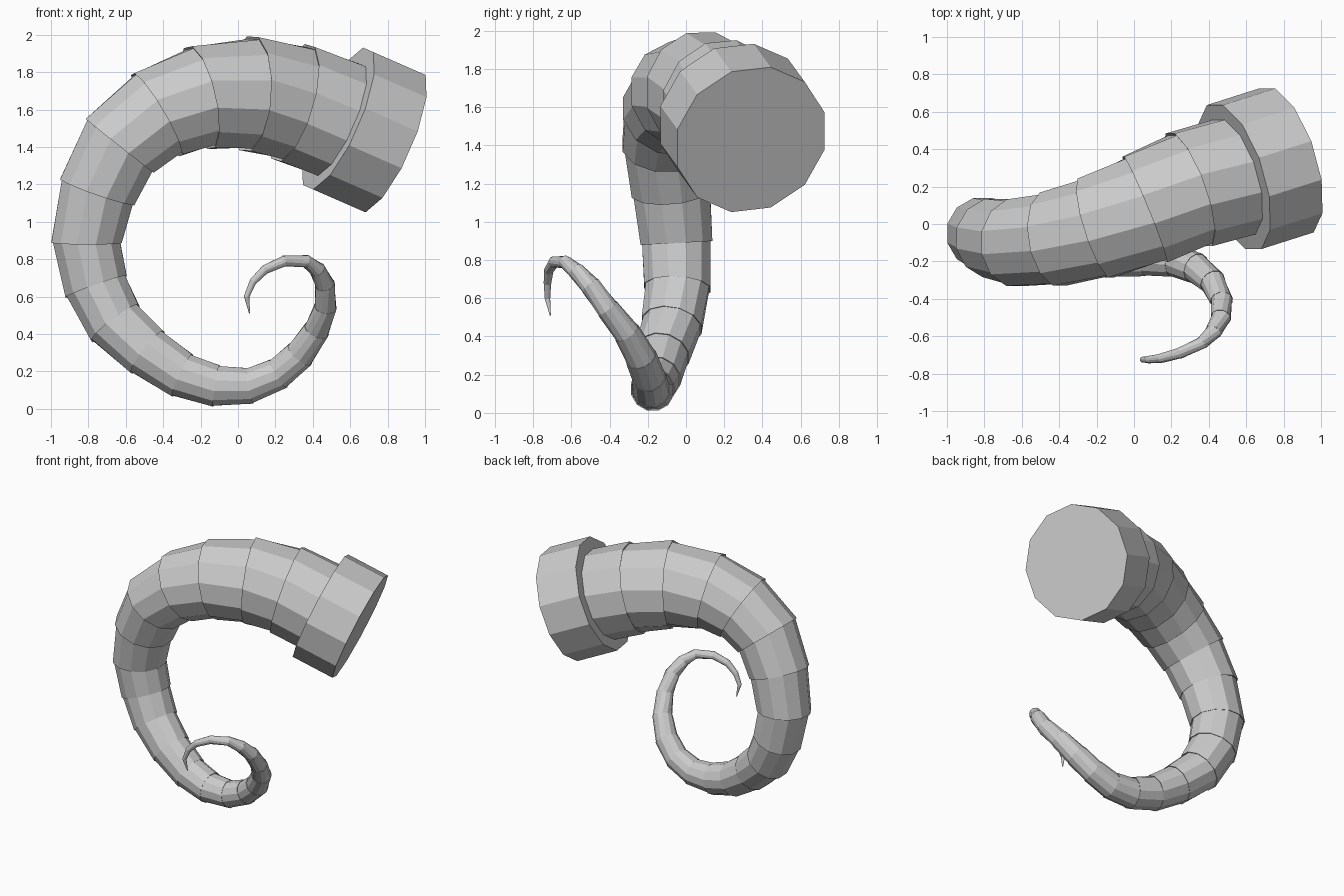
import bpy, bmesh, math
from mathutils import Vector

if "Cube" in bpy.data.objects:
    bpy.data.objects.remove(bpy.data.objects["Cube"])

SIDES = 12
AXIS = Vector((0.88, 0.28, -0.385)).normalized()   # points out of the base

# Centre line and radius of every joint, from base to tip: x, y, z, r
PATH = [
    (.567, .26, 1.535, .33), (.30, .185, 1.635, .322), (.064, .08, 1.685, .308),
    (-.20, -.02, 1.665, .28), (-.43, -.08, 1.575, .255), (-.63, -.10, 1.41, .234),
    (-.75, -.075, 1.166, .212), (-.81, -.05, .893, .19), (-.76, -.045, .658, .175),
    (-.658, -.075, .46, .16), (-.487, -.125, .305, .143), (-.30, -.155, .18, .126),
    (-.118, -.175, .123, .113), (.06, -.182, .123, .098), (.214, -.195, .187, .088),
    (.33, -.235, .289, .082), (.42, -.31, .42, .07), (.468, -.41, .545, .06),
    (.465, -.50, .665, .053), (.425, -.575, .743, .044), (.364, -.635, .79, .034),
    (.246, -.69, .79, .030), (.144, -.718, .745, .025), (.08, -.725, .68, .020),
    (.046, -.725, .60, .015), (.062, -.71, .51, .003),
]


def add_ring(bm, centre, tangent, radius):
    """Twelve-sided ring across the tangent, with a flat side towards the top."""
    t = tangent.normalized()
    u = Vector((0, 1, 0))
    u = (u - t * u.dot(t)).normalized()
    v = t.cross(u)
    ring = []
    for k in range(SIDES):
        a = 2 * math.pi * (k + 0.5) / SIDES
        ring.append(bm.verts.new(centre + (u * math.cos(a) + v * math.sin(a)) * radius))
    return ring


def build_tube(name, rings):
    """Skin a list of (centre, tangent, radius) rings and close both ends."""
    bm = bmesh.new()
    loops = [add_ring(bm, *r) for r in rings]
    for a, b in zip(loops, loops[1:]):
        for k in range(SIDES):
            n = (k + 1) % SIDES
            bm.faces.new((a[k], a[n], b[n], b[k]))
    bm.faces.new(loops[0])
    bm.faces.new(loops[-1])
    bmesh.ops.recalc_face_normals(bm, faces=bm.faces)
    mesh = bpy.data.meshes.new(name)
    bm.to_mesh(mesh)
    bm.free()
    obj = bpy.data.objects.new(name, mesh)
    bpy.context.collection.objects.link(obj)
    return obj


# Horn: tapered segments, each ending in a small lip over the next one
points = [Vector(p[:3]) for p in PATH]
rings = [(points[0] + AXIS * 0.05, -AXIS, PATH[0][3])]
last = len(PATH) - 1
for i, p in enumerate(points):
    if i == 0:
        rings.append((p, -AXIS, PATH[0][3]))
        continue
    before = (p - points[i - 1]).normalized()
    after = (points[i + 1] - p).normalized() if i < last else before
    tangent, r = (before + after).normalized(), PATH[i][3]
    if i == last:
        rings.append((p, tangent, r))
    else:
        rings.append((p + tangent * 0.02 * r, tangent, r * 1.025))
        rings.append((p, tangent, r * 0.98))
build_tube("horn", rings)

# Base collar: wide plain disc that the horn grows out of
outer = Vector((0.815, 0.34, 1.43))
build_tube("base_collar", [(outer, -AXIS, 0.415), (outer - AXIS * 0.318, -AXIS, 0.415)])
